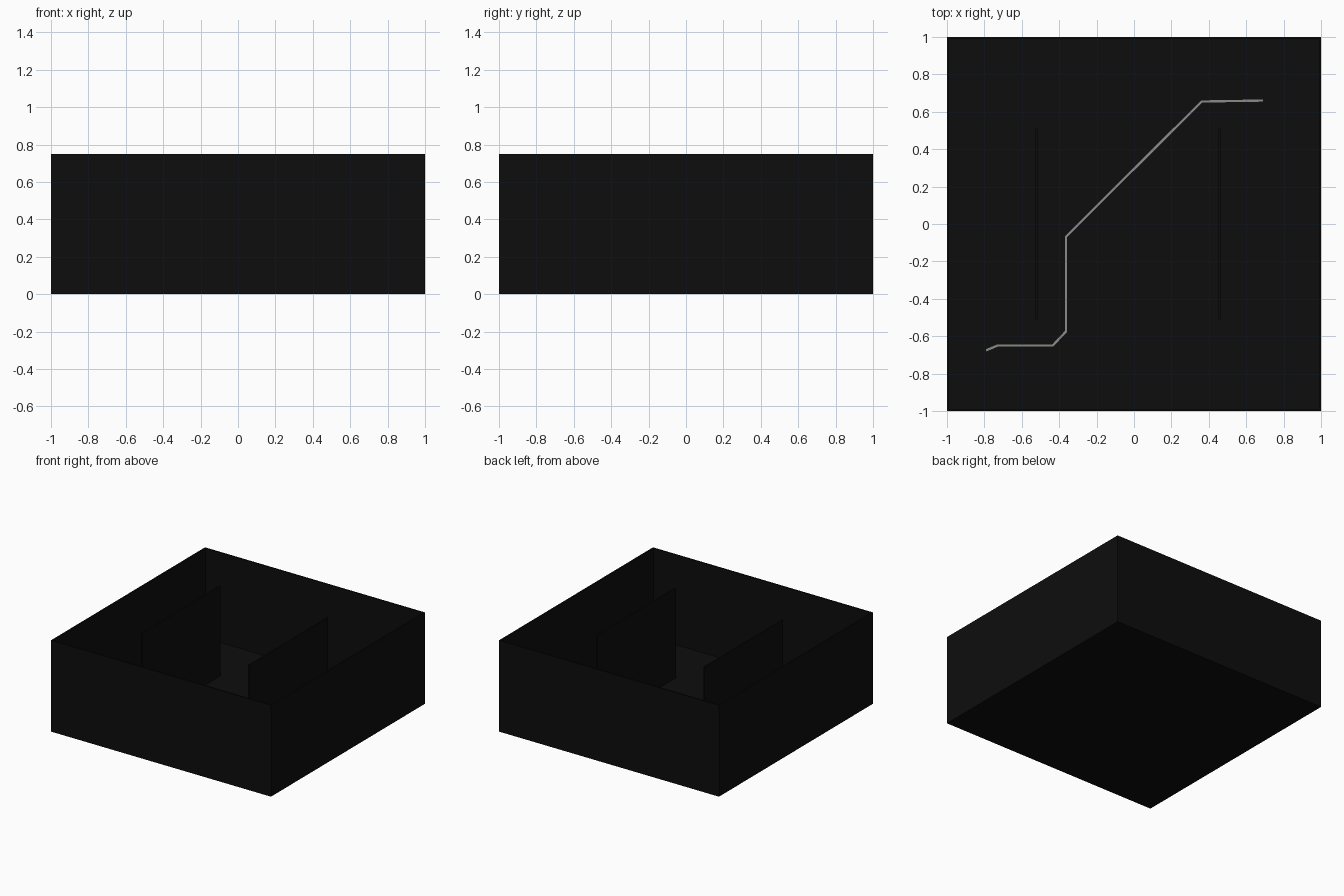
import bpy
import bmesh
from mathutils import Vector

if "Cube" in bpy.data.objects:
    bpy.data.objects.remove(bpy.data.objects["Cube"])

HEIGHT = 0.75
SKIN = 0.012


def material(name, rgb):
    mat = bpy.data.materials.new(name)
    mat.diffuse_color = (*rgb, 1.0)
    mat.use_nodes = True
    mat.node_tree.nodes["Principled BSDF"].inputs["Base Color"].default_value = mat.diffuse_color
    return mat


def add_object(name, bm, mat):
    mesh = bpy.data.meshes.new(name)
    bm.normal_update()
    bm.to_mesh(mesh)
    bm.free()
    mesh.materials.append(mat)
    obj = bpy.data.objects.new(name, mesh)
    bpy.context.collection.objects.link(obj)
    return obj


def block(low, high):
    """Axis-aligned box between two corners."""
    bm = bmesh.new()
    bmesh.ops.create_cube(bm, size=1)
    low, high = Vector(low), Vector(high)
    bmesh.ops.scale(bm, vec=high - low, verts=bm.verts)
    bmesh.ops.translate(bm, vec=(low + high) / 2, verts=bm.verts)
    return bm


black = material("black", (0.004, 0.004, 0.004))
grey = material("path grey", (0.26, 0.26, 0.25))

# Open-topped outer box: floor and four thin walls
bm = block((-1, -1, 0), (1, 1, HEIGHT))
bm.normal_update()
top = [f for f in bm.faces if f.normal.z > 0.5]
bmesh.ops.delete(bm, geom=top, context='FACES_ONLY')
shell = add_object("outer_box", bm, black)
solid = shell.modifiers.new("thickness", 'SOLIDIFY')
solid.thickness = SKIN
solid.offset = -1
solid.use_even_offset = True

# Two full-height partitions standing on the floor
for name, x in (("left_partition", -0.52), ("right_partition", 0.456)):
    add_object(name, block((x - SKIN / 2, -0.51, SKIN),
                           (x + SKIN / 2, 0.51, HEIGHT)), black)

# Thin path ribbon on the floor, with mitred bends
path = [Vector(p) for p in ((-0.79, -0.675), (-0.73, -0.65), (-0.435, -0.65),
                            (-0.364, -0.575), (-0.364, -0.068),
                            (0.362, 0.655), (0.69, 0.66))]
bm = bmesh.new()
half, low, high = 0.006, SKIN, SKIN + 0.008
rings = []
for i, p in enumerate(path):
    before = (p - path[i - 1]).normalized() if i else None
    after = (path[i + 1] - p).normalized() if i < len(path) - 1 else None
    d = ((before or after) + (after or before)).normalized()
    side = Vector((-d.y, d.x)) * half / d.dot(after or before)
    a, b = p + side, p - side
    rings.append([bm.verts.new((q.x, q.y, z)) for q, z in
                  ((a, low), (b, low), (b, high), (a, high))])
for r, s in zip(rings, rings[1:]):
    for k in range(4):
        n = (k + 1) % 4
        bm.faces.new((r[k], r[n], s[n], s[k]))
bm.faces.new(rings[0])
bm.faces.new(rings[-1])
bmesh.ops.recalc_face_normals(bm, faces=bm.faces)
add_object("floor_path", bm, grey)
